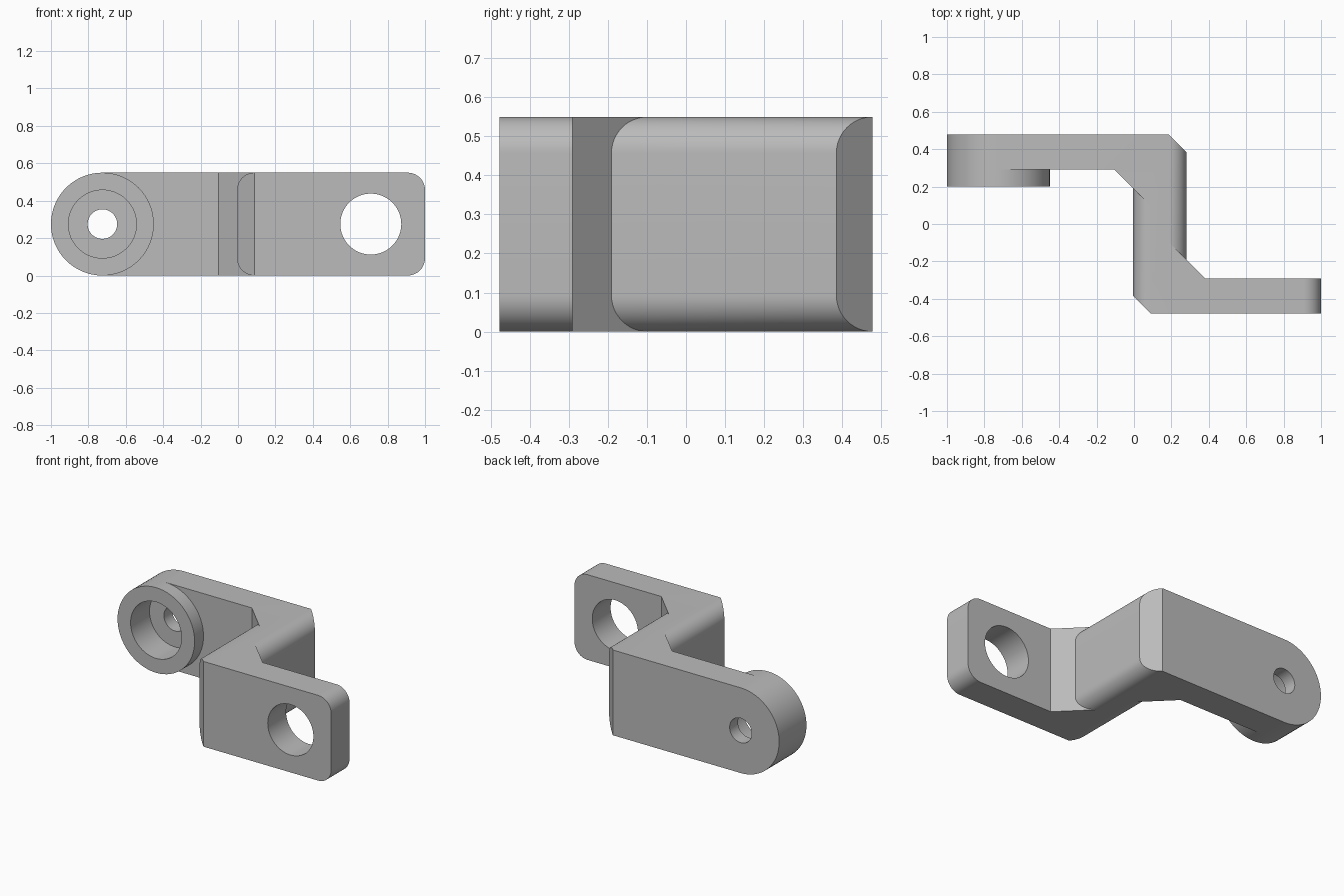
import bpy, bmesh
from math import sin, cos, pi, radians
from mathutils import Vector

if "Cube" in bpy.data.objects:
    bpy.data.objects.remove(bpy.data.objects["Cube"])

H = 0.55            # height of the bar
R = H / 2           # radius of the rounded end
F = 0.093           # corner radius
Y = 0.478           # half depth
T = 0.187           # arm thickness
LEG_L, LEG_R = -0.005, 0.28
BOSS_X, HOLE_X = -1 + R, 0.71

grey = bpy.data.materials.new("plain grey")
grey.use_nodes = True
grey.diffuse_color = (0.5, 0.5, 0.5, 1)
grey.node_tree.nodes["Principled BSDF"].inputs["Base Color"].default_value = (0.5, 0.5, 0.5, 1)


def arc(cx, cz, r, start, end, n):
    angles = [radians(start + (end - start) * i / n) for i in range(n + 1)]
    return [(cx + r * cos(a), cz + r * sin(a)) for a in angles]


def circle(cx, r, n=64):
    return arc(cx, R, r, 0, 360, n)[:-1]


def prism(name, outline, lo, hi, axis="y", clips=()):
    """Extrude an outline along y (x-z outline) or z (x-y outline), then clip it."""
    bm = bmesh.new()
    place = (lambda a, b: (a, lo, b)) if axis == "y" else (lambda a, b: (a, b, lo))
    face = bm.faces.new([bm.verts.new(place(a, b)) for a, b in outline])
    new = bmesh.ops.extrude_face_region(bm, geom=[face])["geom"]
    step = Vector((0, hi - lo, 0)) if axis == "y" else Vector((0, 0, hi - lo))
    bmesh.ops.translate(bm, vec=step, verts=[g for g in new if isinstance(g, bmesh.types.BMVert)])
    for point, normal in clips:
        cut = bmesh.ops.bisect_plane(bm, geom=bm.verts[:] + bm.edges[:] + bm.faces[:],
                                     plane_co=point, plane_no=normal, clear_outer=True, dist=1e-5)
        edges = [e for e in cut["geom_cut"] if isinstance(e, bmesh.types.BMEdge)]
        bmesh.ops.holes_fill(bm, edges=edges)
    bmesh.ops.recalc_face_normals(bm, faces=bm.faces)
    mesh = bpy.data.meshes.new(name)
    bm.to_mesh(mesh)
    bm.free()
    mesh.materials.append(grey)
    ob = bpy.data.objects.new(name, mesh)
    bpy.context.collection.objects.link(ob)
    return ob


def combine(base, other, operation):
    bpy.context.view_layer.objects.active = base
    mod = base.modifiers.new("combine", "BOOLEAN")
    mod.operation, mod.object, mod.solver = operation, other, "EXACT"
    bpy.ops.object.modifier_apply(modifier=mod.name)
    bpy.data.objects.remove(other)


# Middle leg: rounded bar with both outer ends chamfered
leg = (arc(LEG_R - F, F, F, -90, 0, 12) + arc(LEG_R - F, H - F, F, 0, 90, 12)
       + arc(LEG_L + F, H - F, F, 90, 180, 12) + arc(LEG_L + F, F, F, 180, 270, 12))
bracket = prism("offset_bracket", leg, -Y, Y, clips=[
    ((LEG_R - F, Y, 0), (1, 1, 0)), ((LEG_L + F, -Y, 0), (-1, -1, 0))])

# Back arm with a round end, front arm with rounded corners
back_arm = [(LEG_R - F, 0), (LEG_R - F, H)] + arc(BOSS_X, R, R, 90, 270, 32)
front_arm = ([(LEG_L + F, H), (LEG_L + F, 0)] + arc(1 - F, F, F, -90, 0, 12)
             + arc(1 - F, H - F, F, 0, 90, 12))
# Sloped gussets in the two inner corners
back_in, front_in = Y - T, -Y + T
gx1, gx2 = LEG_L + F, LEG_R - F
reach = 0.1 + F
back_gusset = [(gx1 - reach, back_in), (gx1, back_in - reach), (gx1, back_in)]
front_gusset = [(gx2 + reach, front_in), (gx2, front_in + reach), (gx2, front_in)]

for part in (prism("back_arm", back_arm, back_in, Y),
             prism("front_arm", front_arm, -Y, front_in),
             prism("back_gusset", back_gusset, 0, H, "z"),
             prism("front_gusset", front_gusset, 0, H, "z"),
             prism("boss", circle(BOSS_X, R), 0.2, back_in + 0.05)):
    combine(bracket, part, "UNION")

# Counterbored hole in the boss and a plain hole in the front arm
for part in (prism("counterbore", circle(BOSS_X, 0.182), 0.1, 0.393),
             prism("screw_hole", circle(BOSS_X, 0.079), 0.3, 0.6),
             prism("front_hole", circle(HOLE_X, 0.163), -0.6, -0.2)):
    combine(bracket, part, "DIFFERENCE")

bpy.ops.object.select_all(action="DESELECT")
bracket.select_set(True)
bpy.context.view_layer.objects.active = bracket
bpy.ops.object.shade_smooth_by_angle(angle=radians(30))
